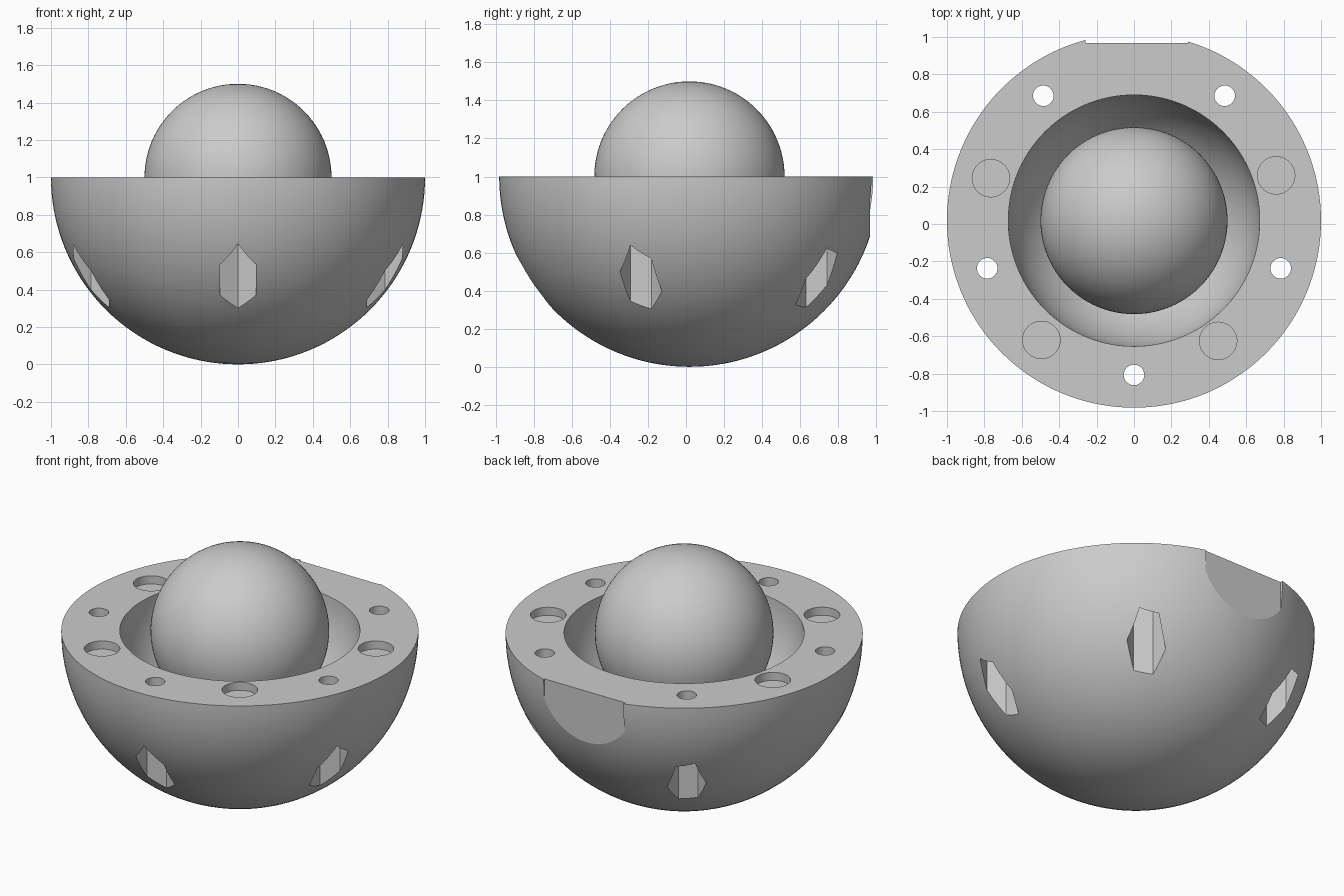
import bpy, bmesh, math
from mathutils import Matrix

cube = bpy.data.objects.get("Cube")
if cube:
    bpy.data.objects.remove(cube, do_unlink=True)

CY = 0.018            # y of the common centre
CENTRE = (0, CY, 1)
BOWL_R, CAVITY_R, BALL_R = 1.0, 0.672, 0.5

grey = bpy.data.materials.new("light grey")
grey.use_nodes = True
colour = (0.6, 0.6, 0.6, 1)
grey.diffuse_color = colour
grey.node_tree.nodes["Principled BSDF"].inputs["Base Color"].default_value = colour


def finish(name, bm):
    bmesh.ops.recalc_face_normals(bm, faces=bm.faces)
    mesh = bpy.data.meshes.new(name)
    bm.to_mesh(mesh)
    bm.free()
    mesh.materials.append(grey)
    obj = bpy.data.objects.new(name, mesh)
    bpy.context.collection.objects.link(obj)
    return obj


def select_only(obj):
    bpy.ops.object.select_all(action='DESELECT')
    obj.select_set(True)
    bpy.context.view_layer.objects.active = obj


def prism(name, x, y, z0, z1, radius, sides):
    """Upright prism with a corner pointing along y."""
    bm = bmesh.new()
    bmesh.ops.create_cone(
        bm, cap_ends=True, segments=sides, radius1=radius, radius2=radius, depth=z1 - z0,
        matrix=Matrix.Translation((x, y, (z0 + z1) / 2)) @ Matrix.Rotation(math.pi / 2, 4, 'Z'))
    # make sure a corner really lies on the y axis through the centre
    v = bm.verts[:][0].co
    turn = math.pi / 2 - math.atan2(v.y - y, v.x - x)
    bmesh.ops.rotate(bm, verts=bm.verts, cent=(x, y, 0), matrix=Matrix.Rotation(turn, 3, 'Z'))
    return finish(name, bm)


# Bowl: half-ring profile spun around the vertical axis
def arc(radius, a0, a1, n):
    return [(radius * math.cos(a0 + (a1 - a0) * i / n), radius * math.sin(a0 + (a1 - a0) * i / n))
            for i in range(n + 1)]


bm = bmesh.new()
down = -math.pi / 2
profile = arc(BOWL_R, down, 0, 36) + arc(CAVITY_R, 0, down, 30)
verts = [bm.verts.new((r, CY, 1 + z)) for r, z in profile]
edges = [bm.edges.new(pair) for pair in zip(verts, verts[1:])]
bmesh.ops.spin(bm, geom=verts + edges, cent=CENTRE, axis=(0, 0, 1),
               angle=math.tau, steps=144, use_duplicate=False)
bmesh.ops.remove_doubles(bm, verts=bm.verts, dist=1e-4)
bmesh.ops.dissolve_degenerate(bm, edges=bm.edges, dist=1e-5)
bowl = finish("bowl", bm)

cutters = []

# Five screw holes, each with a hexagonal nut pocket opening through the underside
for i in range(5):
    a = -math.pi / 2 + i * math.tau / 5
    x, y = 0.825 * math.cos(a), CY + 0.825 * math.sin(a)
    cutters.append(prism("screw_hole_cutter", x, y, 0.7, 1.1, 0.055, 32))
    cutters.append(prism("nut_pocket_cutter", x, y, -0.1, 0.8, 0.11, 6))

# Four shallow round pockets in the rim
for x, y in ((-0.765, 0.245), (0.76, 0.26), (-0.495, -0.62), (0.45, -0.625)):
    cutters.append(prism("rim_pocket_cutter", x, y, 0.95, 1.1, 0.1, 48))

# Flat on the back of the bowl
bm = bmesh.new()
bmesh.ops.create_cube(bm, size=1, matrix=Matrix.Translation((0.015, 1.067, 0.8))
                      @ Matrix.Diagonal((0.55, 0.2, 0.8, 1)))
cutters.append(finish("back_flat_cutter", bm))

for cutter in cutters:
    cutter.hide_render = True
    mod = bowl.modifiers.new("cut", 'BOOLEAN')
    mod.operation = 'DIFFERENCE'
    mod.solver = 'EXACT'
    mod.object = cutter
    select_only(bowl)
    bpy.ops.object.modifier_apply(modifier=mod.name)
    bpy.data.objects.remove(cutter, do_unlink=True)

# Ball floating in the cavity
bm = bmesh.new()
bmesh.ops.create_uvsphere(bm, u_segments=96, v_segments=48, radius=BALL_R,
                          matrix=Matrix.Translation(CENTRE))
ball = finish("ball", bm)

for obj in (bowl, ball):
    select_only(obj)
    bpy.ops.object.shade_smooth_by_angle(angle=math.radians(15))
